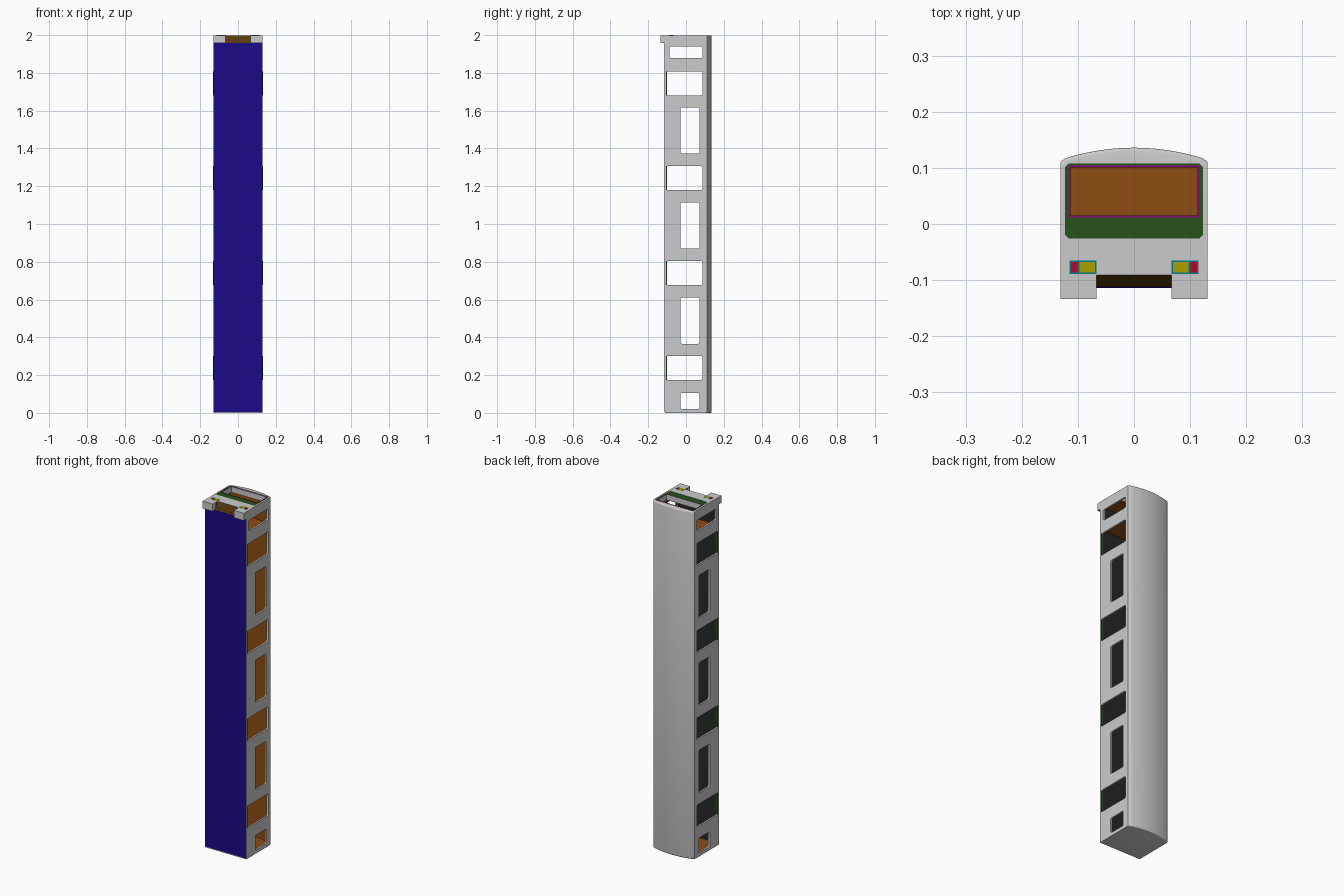
import bpy, bmesh, math
from mathutils import Vector

if "Cube" in bpy.data.objects:
    bpy.data.objects.remove(bpy.data.objects["Cube"])


def material(name, rgb):
    m = bpy.data.materials.new(name)
    m.diffuse_color = (*rgb, 1)
    m.use_nodes = True
    m.node_tree.nodes["Principled BSDF"].inputs["Base Color"].default_value = m.diffuse_color
    return m


GREY = material("shell_grey", (0.8, 0.8, 0.8))
ORANGE = material("lining_orange", (0.27, 0.075, 0.006))
DARK = material("floor_dark", (0.02, 0.02, 0.02))
BLUE = material("underside_blue", (0.012, 0.003, 0.25))
GREEN = material("panel_green", (0.02, 0.085, 0.01))
MAGENTA = material("seal_magenta", (0.25, 0.003, 0.2))
TEAL = material("lamp_frame_teal", (0.0, 0.2, 0.25))
YELLOW = material("lamp_yellow", (0.4, 0.35, 0.0))
RED = material("lamp_red", (0.55, 0.0, 0.02))
BROWN = material("apron_brown", (0.1, 0.042, 0.004))


def prism(name, sections, axis, mat):
    """Extrude outlines [(points, start, end), ...] along z (points x,y) or x (points y,z)."""
    bm = bmesh.new()
    for pts, a, b in sections:
        place = (lambda u, v: (u, v, a)) if axis == "z" else (lambda u, v: (a, u, v))
        face = bm.faces.new([bm.verts.new(place(u, v)) for u, v in pts])
        top = bmesh.ops.extrude_face_region(bm, geom=[face])["geom"]
        move = Vector((0, 0, b - a)) if axis == "z" else Vector((b - a, 0, 0))
        bmesh.ops.translate(bm, vec=move, verts=[g for g in top if isinstance(g, bmesh.types.BMVert)])
    bmesh.ops.recalc_face_normals(bm, faces=bm.faces)
    me = bpy.data.meshes.new(name)
    bm.to_mesh(me)
    bm.free()
    ob = bpy.data.objects.new(name, me)
    bpy.context.collection.objects.link(ob)
    me.materials.append(mat)
    return ob


def rect(u0, u1, v0, v1, r=0.0, seg=4):
    """Rectangle outline with rounded (or, with seg=1, chamfered) corners."""
    if r == 0:
        return [(u0, v0), (u1, v0), (u1, v1), (u0, v1)]
    pts = []
    for k, (cu, cv) in enumerate([(u1 - r, v1 - r), (u0 + r, v1 - r), (u0 + r, v0 + r), (u1 - r, v0 + r)]):
        for i in range(seg + 1):
            t = math.pi / 2 * (k + i / seg)
            pts.append((cu + r * math.cos(t), cv + r * math.sin(t)))
    return pts


def car_outline(half, bottom, eave, crown):
    """Car cross-section: straight sides, small shoulder, arched roof."""
    w = half - 0.008
    arch = [(w * (1 - i / 8), crown - (crown - eave - 0.007) * (1 - i / 8) ** 2) for i in range(17)]
    return [(-half, bottom), (half, bottom), (half, eave)] + arch + [(-half, eave)]


def cut(ob, cutter, keep=False):
    mod = ob.modifiers.new("cut", "BOOLEAN")
    mod.operation, mod.solver, mod.object = "DIFFERENCE", "EXACT", cutter
    mod.material_mode = "TRANSFER"
    bpy.context.view_layer.objects.active = ob
    bpy.ops.object.modifier_apply(modifier=mod.name)
    if not keep:
        bpy.data.objects.remove(cutter)


def smooth(ob):
    bpy.ops.object.select_all(action="DESELECT")
    ob.select_set(True)
    bpy.context.view_layer.objects.active = ob
    bpy.ops.object.shade_smooth_by_angle(angle=math.radians(35))


# Shell: arched section with softened end edges
TOP = 1.999
body = prism("car_body", [(car_outline(0.131, -0.112, 0.11, 0.136), 0, TOP)], "z", GREY)
bm = bmesh.new()
bm.from_mesh(body.data)
ends = [e for e in bm.edges if abs(e.verts[0].co.z - e.verts[1].co.z) < 1e-5
        and min(v.co.y for v in e.verts) > 0.1]
bmesh.ops.bevel(bm, geom=ends, offset=0.006, segments=3, profile=0.5, affect="EDGES")
bm.to_mesh(body.data)
bm.free()

# Passenger room and cab hollows, lined in orange, with a bulkhead between
inner = car_outline(0.121, -0.104, 0.1, 0.124)
cut(body, prism("room_cutter", [(inner, 0.012, 1.83), (inner, 1.842, 1.965)], "z", ORANGE))

# Door and window openings through both sides
DOORS = [(0.175 + 0.502 * i, 0.302 + 0.502 * i) for i in range(4)]
WINDOWS = [(0.02, 0.106)] + [(0.366 + 0.503 * i, 0.611 + 0.503 * i) for i in range(3)]
openings = [(rect(-0.103, 0.088, a, b, 0.008), -0.2, 0.2) for a, b in DOORS]
openings += [(rect(-0.029, 0.071, a, b, 0.008), -0.2, 0.2) for a, b in WINDOWS]
openings.append((rect(-0.087, 0.088, 1.878, 1.941, 0.008), -0.2, 0.2))
cut(body, prism("opening_cutter", openings, "x", GREY))

# Sloped brown apron under the nose
slope = [(-0.09, 2.001), (-0.2, 2.001), (-0.2, 1.957), (-0.1125, 1.957)]
cut(body, prism("apron_cutter", [(slope, -0.067, 0.067)], "x", BROWN))

# Windscreen opening and green front panel set into a recess
panel_shape = rect(-0.123, 0.123, -0.026, 0.108, 0.007, 1)
screen = prism("screen_cutter", [(rect(-0.113, 0.113, 0.015, 0.101), 1.95, 2.05)], "z", GREY)
cut(body, screen, keep=True)
cut(body, prism("recess_cutter", [(panel_shape, 1.99, 2.05)], "z", GREY))
panel = prism("front_panel", [(panel_shape, 1.989, 1.997)], "z", GREEN)
cut(panel, screen, keep=True)
seal = prism("windscreen_seal", [(rect(-0.1165, 0.1165, 0.0115, 0.1045), 1.99, 1.998)], "z", MAGENTA)
cut(seal, screen)
smooth(body)

# Floor, underside plate
prism("interior_floor", [(rect(-0.1215, 0.1215, -0.108, -0.1025), 0.011, 1.831),
                         (rect(-0.1215, 0.1215, -0.108, -0.1025), 1.841, 1.966)], "z", DARK)
prism("underside_plate", [(rect(-0.13, 0.13, -0.114, -0.111), 0.006, 1.957)], "z", BLUE)

for side, s in (("right", 1), ("left", -1)):
    def span(x0, x1):
        return sorted((s * x0, s * x1))

    # Door sills
    prism(side + "_door_sills", [(rect(*span(0.12, 0.1312), -0.105, -0.1005), a, b) for a, b in DOORS], "z", GREEN)
    # Nose skirt
    prism(side + "_nose_skirt", [(rect(*span(0.067, 0.131), -0.134, -0.11), 1.957, TOP)], "z", GREY)
    # Lamp cluster
    prism(side + "_lamp_frame", [(rect(*span(0.067, 0.115), -0.089, -0.065), 1.995, 1.9994)], "z", TEAL)
    prism(side + "_headlamp", [(rect(*span(0.0695, 0.097), -0.0865, -0.0675), 1.995, 2.0)], "z", YELLOW)
    prism(side + "_tail_lamp", [(rect(*span(0.1005, 0.1125), -0.0865, -0.0675), 1.995, 2.0)], "z", RED)
